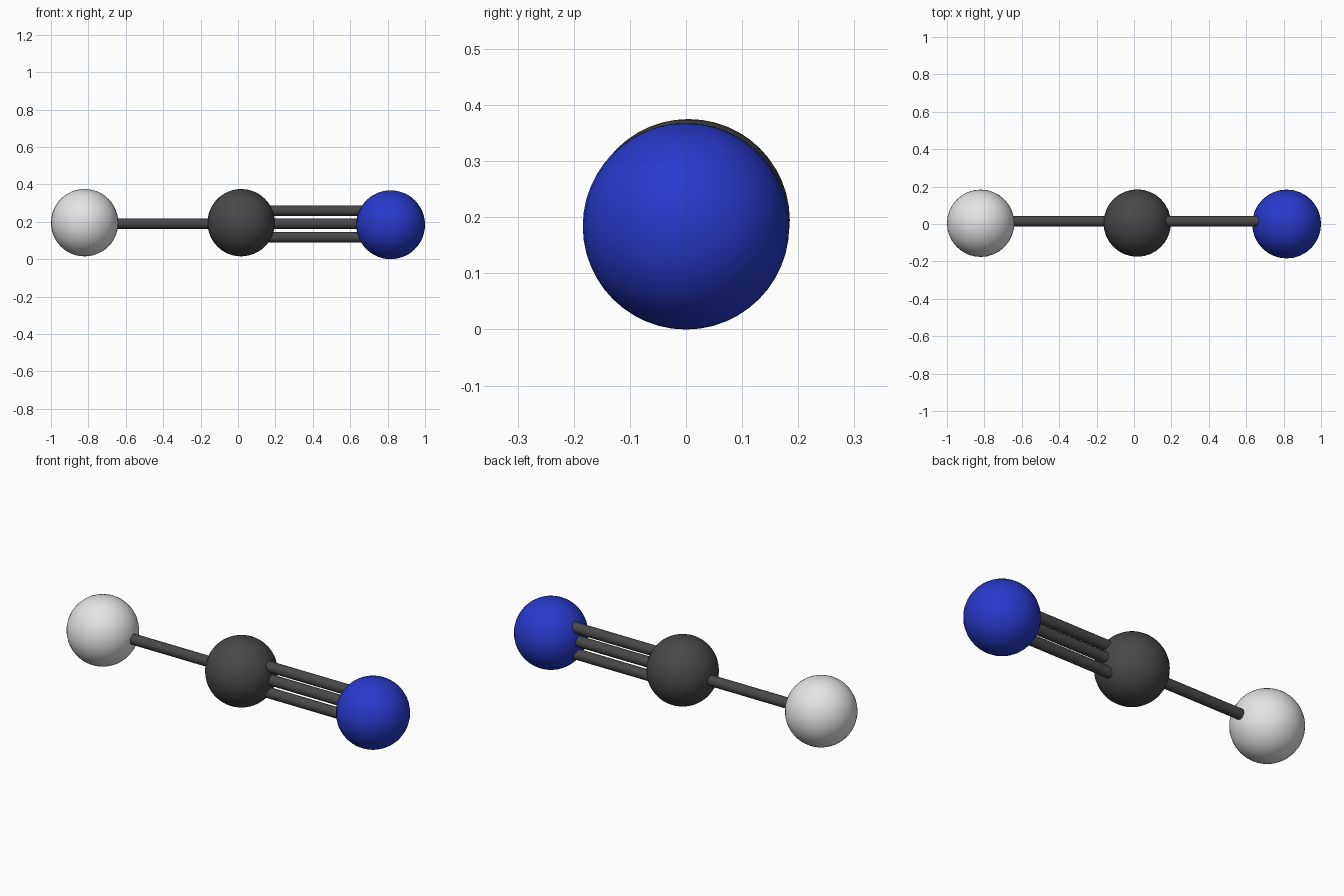
import bpy
import math

cube = bpy.data.objects.get("Cube")
if cube:
    bpy.data.objects.remove(cube, do_unlink=True)


def make_material(name, rgb):
    mat = bpy.data.materials.new(name)
    mat.use_nodes = True
    mat.diffuse_color = (*rgb, 1)
    shader = mat.node_tree.nodes["Principled BSDF"]
    shader.inputs["Base Color"].default_value = (*rgb, 1)
    shader.inputs["Roughness"].default_value = 0.5
    return mat


white = make_material("soft white", (0.78, 0.78, 0.78))
charcoal = make_material("charcoal", (0.065, 0.065, 0.065))
blue = make_material("deep blue", (0.021, 0.042, 0.6))


def finish(name, mat):
    obj = bpy.context.object
    obj.name = name
    obj.data.materials.append(mat)
    bpy.ops.object.shade_smooth_by_angle(angle=math.radians(40))
    return obj


def ball(name, location, radius, mat):
    bpy.ops.mesh.primitive_uv_sphere_add(segments=32, ring_count=24, radius=radius, location=location)
    return finish(name, mat)


def rod(name, x_start, x_end, z):
    # Rods lie along x and run a little way into the balls
    bpy.ops.mesh.primitive_cylinder_add(
        vertices=24, radius=0.028, depth=x_end - x_start,
        location=((x_start + x_end) / 2, 0.014, z),
        rotation=(0, math.pi / 2, 0))
    return finish(name, charcoal)


# Three atoms in a row
ball("hydrogen_ball", (-0.82, 0.004, 0.195), 0.18, white)
ball("carbon_ball", (0.017, 0.005, 0.195), 0.18, charcoal)
ball("nitrogen_ball", (0.816, 0.0, 0.184), 0.184, blue)

# Single bond on one side, triple bond on the other
rod("single_bond", -0.7, -0.1, 0.19)
for level, z in (("upper", 0.26), ("middle", 0.19), ("lower", 0.117)):
    rod(level + "_triple_bond", 0.1, 0.72, z)
